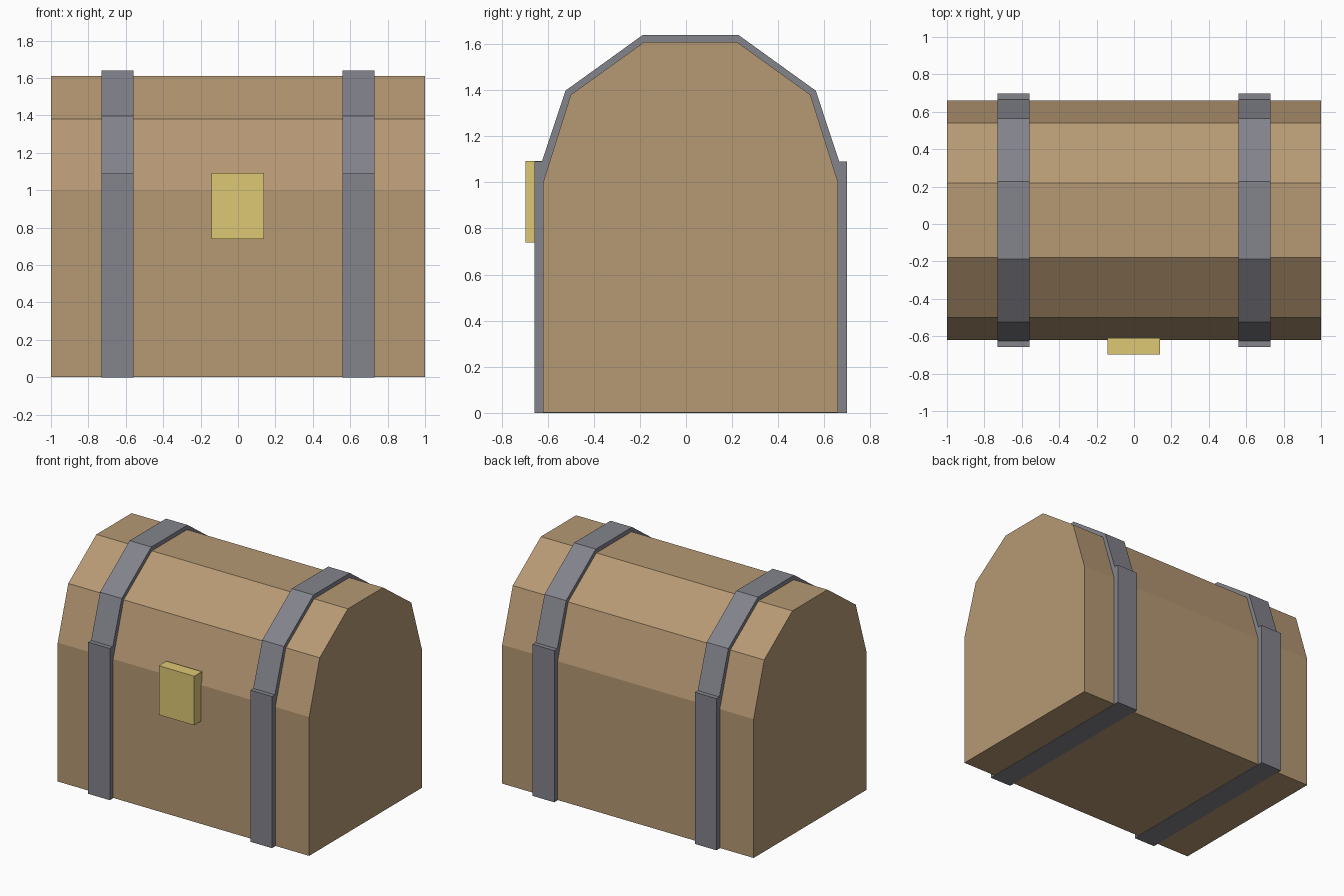
import bpy, bmesh

if "Cube" in bpy.data.objects:
    bpy.data.objects.remove(bpy.data.objects["Cube"])


def material(name, rgb):
    """Flat colour from 0-255 sRGB values, stored as linear."""
    lin = [((c / 255 + 0.055) / 1.055) ** 2.4 for c in rgb]
    m = bpy.data.materials.new(name)
    m.diffuse_color = (*lin, 1)
    m.use_nodes = True
    m.node_tree.nodes["Principled BSDF"].inputs["Base Color"].default_value = m.diffuse_color
    return m


wood = material("tan wood", (182, 153, 116))
iron = material("grey iron", (131, 131, 140))
brass = material("yellow brass", (222, 200, 116))


def extrude_profile(name, profile, x0, x1, mat):
    """Sweep a closed (y, z) profile along x from x0 to x1."""
    bm = bmesh.new()
    face = bm.faces.new([bm.verts.new((x0, y, z)) for y, z in profile])
    ext = bmesh.ops.extrude_face_region(bm, geom=[face])
    verts = [g for g in ext["geom"] if isinstance(g, bmesh.types.BMVert)]
    bmesh.ops.translate(bm, verts=verts, vec=(x1 - x0, 0, 0))
    bmesh.ops.recalc_face_normals(bm, faces=bm.faces)
    mesh = bpy.data.meshes.new(name)
    bm.to_mesh(mesh)
    bm.free()
    mesh.materials.append(mat)
    obj = bpy.data.objects.new(name, mesh)
    bpy.context.collection.objects.link(obj)
    return obj


CENTRE = 0.02  # the chest sits slightly back because of the lock


def symmetric(half):
    """Mirror a half profile (distance from centre, z) into a closed loop."""
    return ([(CENTRE - d, z) for d, z in half]
            + [(CENTRE + d, z) for d, z in reversed(half)])


# Chest body with faceted domed lid (base a hair above the strap base)
body = [(0.64, 0.002), (0.64, 1.0), (0.52, 1.38), (0.20, 1.61)]
extrude_profile("chest_body", symmetric(body), -1, 1, wood)

# Two iron straps wrapping the whole chest, with a step where the lid starts
strap = [(0.678, 0), (0.678, 1.09), (0.645, 1.09), (0.543, 1.398), (0.207, 1.64)]
for name, x in (("left_strap", -0.645), ("right_strap", 0.645)):
    extrude_profile(name, symmetric(strap), x - 0.086, x + 0.086, iron)

# Brass lock plate on the front
lock = [(-0.697, 0.74), (-0.697, 1.093), (-0.61, 1.093), (-0.61, 0.74)]
extrude_profile("lock_plate", lock, -0.142, 0.14, brass)
